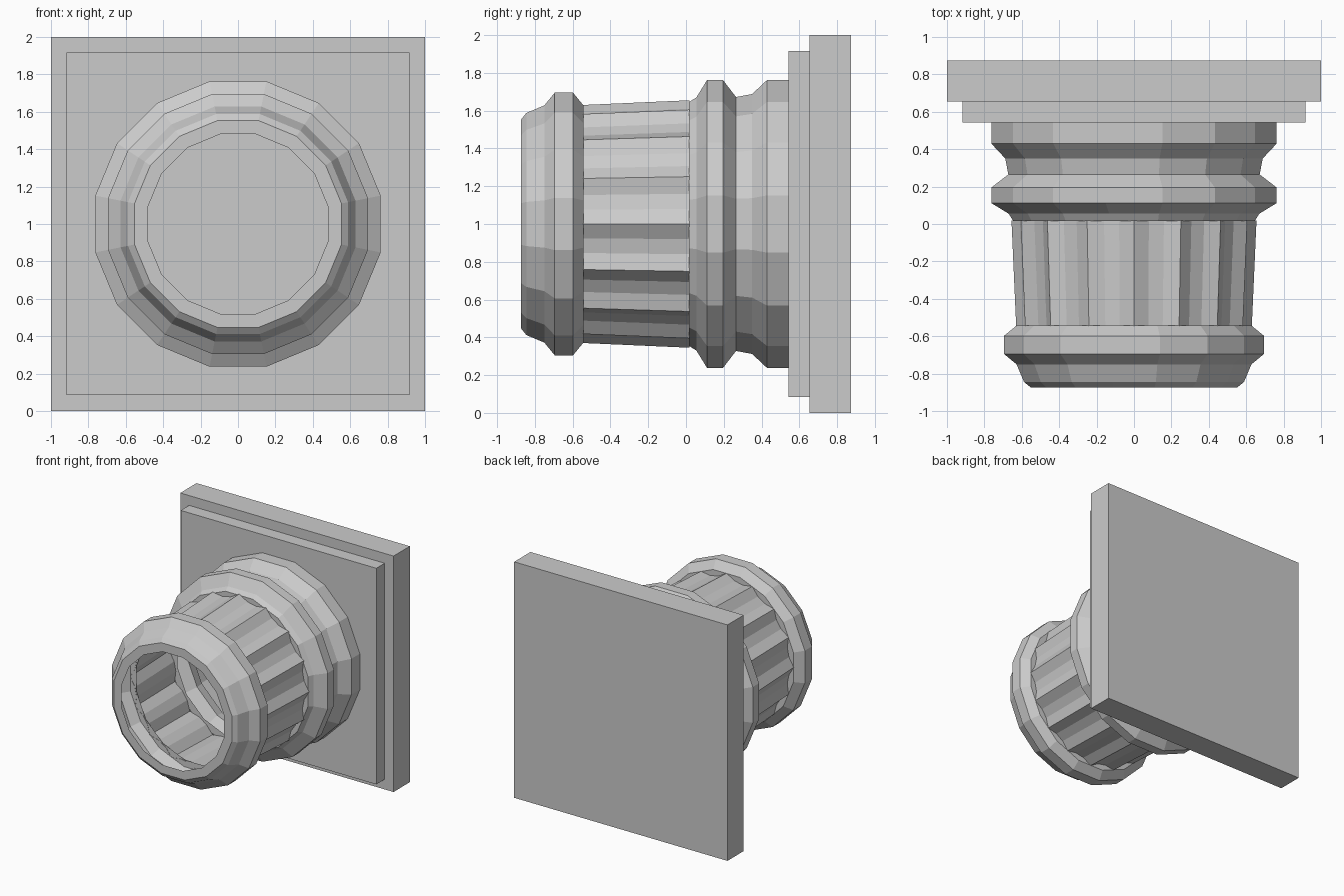
import bpy, bmesh, math

if "Cube" in bpy.data.objects:
    bpy.data.objects.remove(bpy.data.objects["Cube"])

N = 16
mat = bpy.data.materials.new("stone grey")
mat.diffuse_color = (0.6, 0.6, 0.6, 1)
mat.use_nodes = True
mat.node_tree.nodes["Principled BSDF"].inputs["Base Color"].default_value = mat.diffuse_color


def finish(name, bm):
    me = bpy.data.meshes.new(name)
    bm.to_mesh(me)
    bm.free()
    me.materials.append(mat)
    ob = bpy.data.objects.new(name, me)
    bpy.context.collection.objects.link(ob)


def box(name, half, z0, z1, y0, y1):
    bm = bmesh.new()
    bmesh.ops.create_cube(bm, size=1)
    for v in bm.verts:
        v.co = (v.co.x * 2 * half, (y0 + y1) / 2 + v.co.y * (y1 - y0),
                (z0 + z1) / 2 + v.co.z * (z1 - z0))
    finish(name, bm)


def skin(name, rings):
    """Joins rings of (radius, angle) points along y around the axis z = 1."""
    bm = bmesh.new()
    rows = [[bm.verts.new((r * math.cos(a), y, 1 + r * math.sin(a))) for r, a in pts]
            for y, pts in rings]
    for p, q in zip(rows, rows[1:]):
        n = len(p)
        for i in range(n):
            j = (i + 1) % n
            bm.faces.new((p[i], p[j], q[j], q[i]))
    finish(name, bm)


def lathe(name, profile):
    k = math.cos(math.pi / N)
    skin(name, [(y, [(r / k, (i + 0.5) * 2 * math.pi / N) for i in range(N)])
                for y, r in profile])


def flutes(r, depth=0.04):
    # sharp ridge, then two points at the bottom of each groove
    step = 2 * math.pi / N
    pts = []
    for i in range(N):
        pts += [(r, i * step), (r - depth, (i + 0.33) * step), (r - depth, (i + 0.67) * step)]
    return pts


# Square plinth in two steps
box("plinth", 1.0, 0, 2, 0.655, 0.873)
box("plinth_step", 0.917, 0.085, 1.917, 0.543, 0.655)

# Moulded base against the plinth
lathe("base_moulding", [(0.015, 0.58), (0.015, 0.645), (0.055, 0.67), (0.112, 0.763),
                        (0.195, 0.763), (0.265, 0.672), (0.35, 0.688), (0.43, 0.763),
                        (0.543, 0.763)])

# Fluted shaft
skin("fluted_shaft", [(-0.545, flutes(0.63)), (0.018, flutes(0.655))])

# Open collar at the front
lathe("front_collar", [(-0.873, 0.48), (-0.873, 0.553), (-0.845, 0.588), (-0.75, 0.628),
                       (-0.695, 0.695), (-0.598, 0.695), (-0.543, 0.628), (-0.543, 0.57)])
